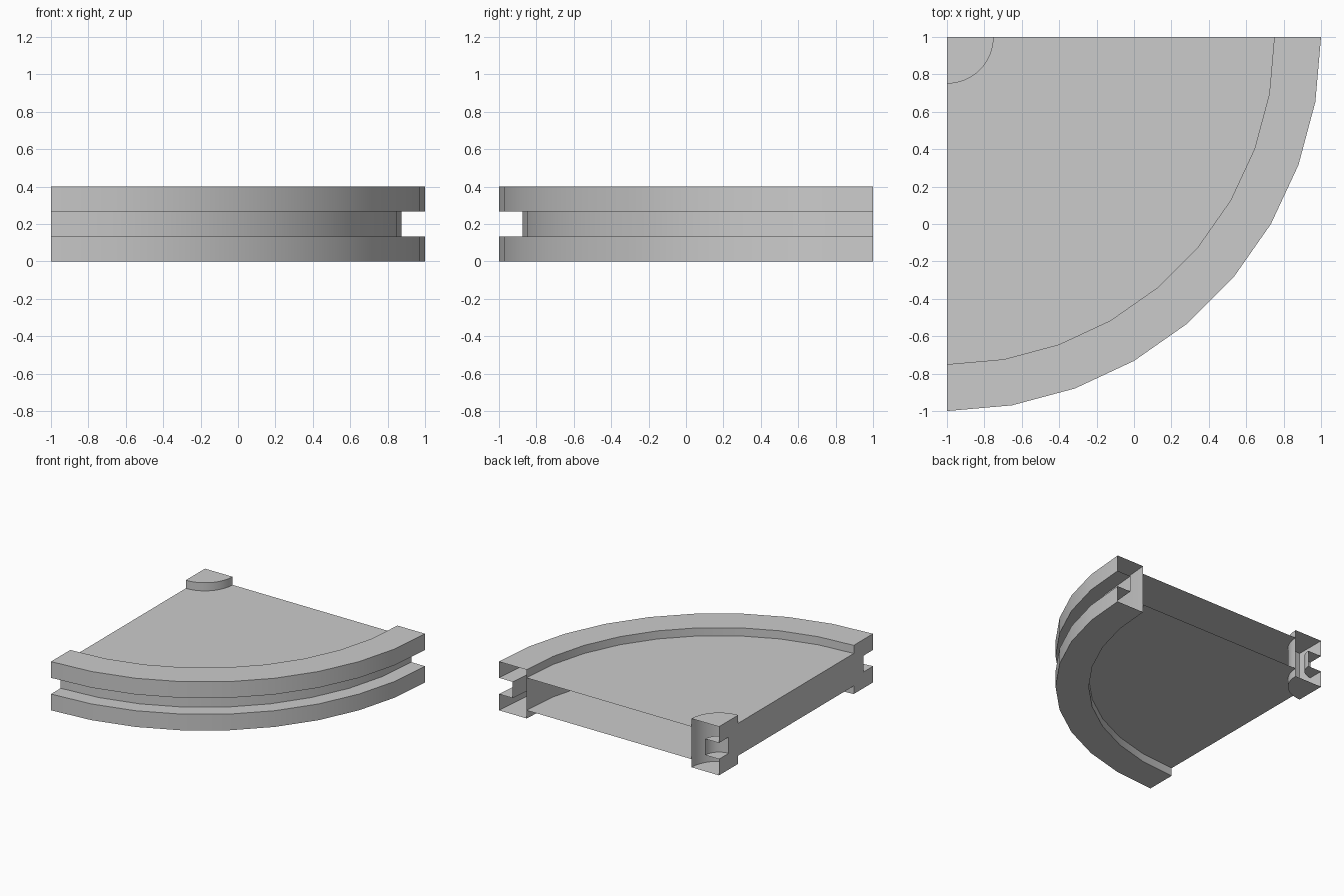
import bpy, bmesh
from math import radians, sin, cos

if "Cube" in bpy.data.objects:
    bpy.data.objects.remove(bpy.data.objects["Cube"])

CX, CY = -1.0, 1.0      # corner the quarter circle turns about
STEPS = 9               # 10 degree segments
H = 0.4
A, B = H / 3, 2 * H / 3   # groove bottom and top
P, Q = H / 6, 5 * H / 6   # panel underside and top


def sweep(name, profile, open_edges=()):
    """Turn a closed (radius, z) profile through 90 degrees.
    The x = -1 end is capped, the y = 1 end stays open."""
    bm = bmesh.new()
    rows = []
    for i in range(STEPS + 1):
        t = radians(-90 + 90 * i / STEPS)
        rows.append([bm.verts.new((CX + r * cos(t), CY + r * sin(t), z))
                     for r, z in profile])
    n = len(profile)
    for a, b in zip(rows, rows[1:]):
        for j in range(n):
            if j not in open_edges:
                k = (j + 1) % n
                bm.faces.new((a[j], b[j], b[k], a[k]))
    bm.faces.new(rows[0])
    bmesh.ops.remove_doubles(bm, verts=bm.verts[:], dist=1e-5)
    bmesh.ops.recalc_face_normals(bm, faces=bm.faces[:])
    # smooth curved walls, sharp corners
    for f in bm.faces:
        f.smooth = True
    for e in bm.edges:
        if len(e.link_faces) != 2 or e.calc_face_angle(0) > radians(30):
            e.smooth = False
    mesh = bpy.data.meshes.new(name)
    bm.to_mesh(mesh)
    bm.free()
    ob = bpy.data.objects.new(name, mesh)
    bpy.context.collection.objects.link(ob)
    return ob


# outer rim with a groove around its outside
sweep("grooved_rim", [(1.75, 0), (2, 0), (2, A), (1.875, A),
                      (1.875, B), (2, B), (2, H), (1.75, H)])

# recessed panel: top and underside only between the hub and rim walls
sweep("panel", [(0.25, P), (1.75, P), (1.75, Q), (0.25, Q)], open_edges=(1, 3))

# small hub at the corner with the matching inner groove
sweep("corner_hub", [(0, 0), (0.25, 0), (0.25, H), (0, H),
                     (0, B), (0.125, B), (0.125, A), (0, A)])
